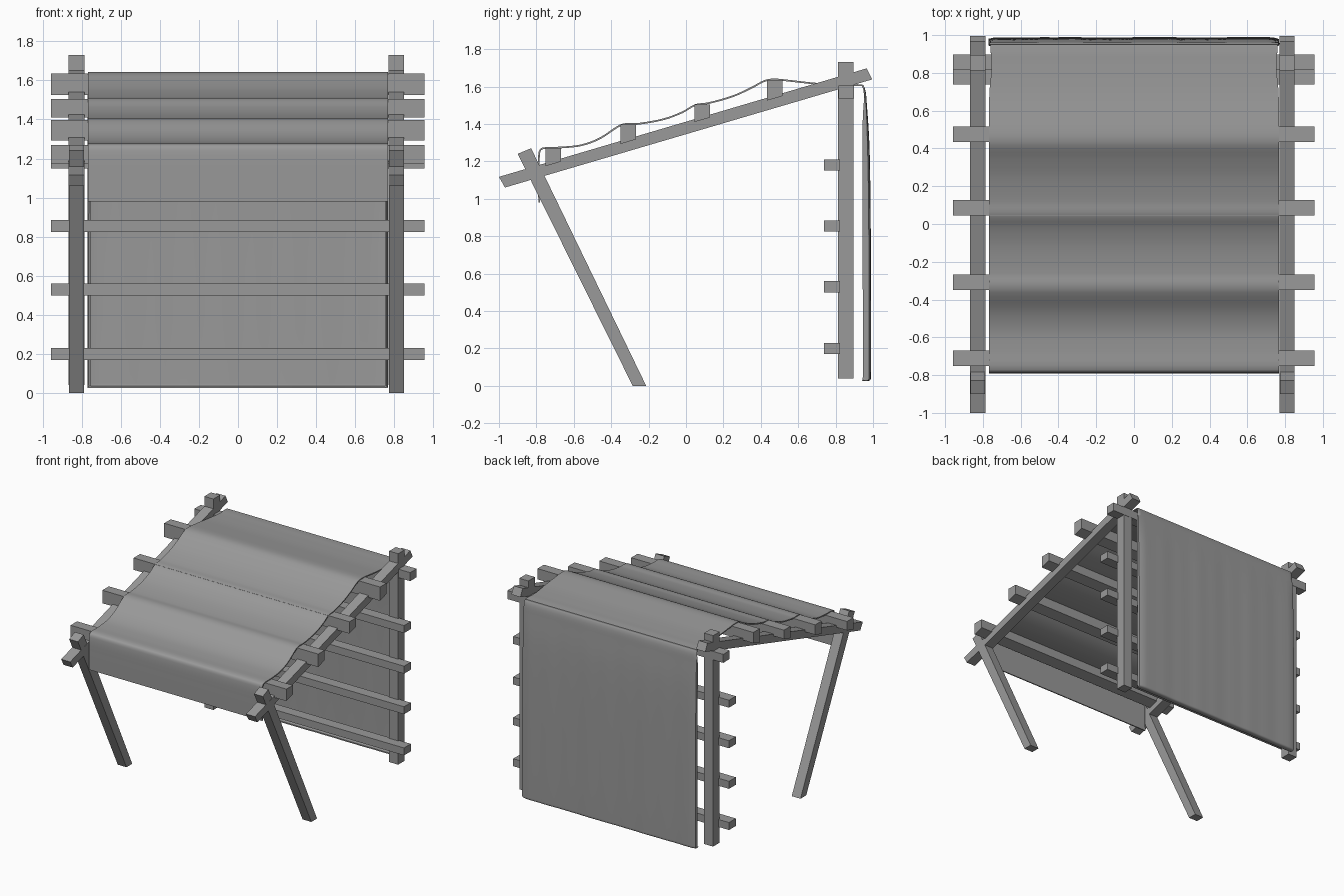
import bpy, bmesh, math
from mathutils import Vector

if "Cube" in bpy.data.objects:
    bpy.data.objects.remove(bpy.data.objects["Cube"])

XS = (("left", -0.827), ("right", 0.811))
BAR = (-0.958, 0.955)

# One dark grey for timber and cloth
GREY = bpy.data.materials.new("dark_grey")
GREY.diffuse_color = (0.32, 0.32, 0.32, 1)
GREY.use_nodes = True
GREY.node_tree.nodes["Principled BSDF"].inputs["Base Color"].default_value = GREY.diffuse_color


def finish(name, bm):
    bmesh.ops.recalc_face_normals(bm, faces=bm.faces)
    me = bpy.data.meshes.new(name)
    bm.to_mesh(me)
    bm.free()
    me.materials.append(GREY)
    ob = bpy.data.objects.new(name, me)
    bpy.context.collection.objects.link(ob)
    return ob


def prism(name, profile, x0, x1):
    """Extrude a (y, z) outline along x."""
    bm = bmesh.new()
    f = bm.faces.new([bm.verts.new((x0, y, z)) for y, z in profile])
    ext = bmesh.ops.extrude_face_region(bm, geom=[f])["geom"]
    bmesh.ops.translate(bm, vec=(x1 - x0, 0, 0),
                        verts=[v for v in ext if isinstance(v, bmesh.types.BMVert)])
    return finish(name, bm)


def rect(y0, y1, z0, z1):
    return [(y0, z0), (y1, z0), (y1, z1), (y0, z1)]


def rafter_top(y):
    return 1.088 + (y + 0.985) * 0.296 + 0.032


# Posts, rafters and leaning front legs on both sides
for side, x in XS:
    a, b = x - 0.04, x + 0.04
    prism("rear_post_" + side, rect(0.812, 0.895, 0.04, 1.73), a, b)
    prism("rafter_" + side, [(-1.0, 1.117), (-0.968, 1.06), (0.995, 1.638), (0.966, 1.697)], a, b)
    prism("front_leg_" + side, [(-0.285, 0), (-0.213, 0), (-0.828, 1.27), (-0.9, 1.24)], a + 0.001, b - 0.001)

# Roof purlins, undersides cut to the rafter slope
for i, (y, top) in enumerate(((-0.71, 1.27), (-0.308, 1.397), (0.087, 1.505), (0.475, 1.635))):
    y0, y1 = y - 0.041, y + 0.041
    prism(f"roof_purlin_{i + 1}",
          [(y0, rafter_top(y0) - 0.015), (y1, rafter_top(y1) - 0.015), (y1, top), (y0, top)], *BAR)

# Rear beam and wall rails
prism("rear_beam", rect(0.815, 0.897, 1.537, 1.605), *BAR)
for i, z in enumerate((0.2, 0.53, 0.855, 1.18)):
    prism(f"wall_rail_{i + 1}", rect(0.738, 0.824, z - 0.03, z + 0.03), *BAR)

# Cloth: side profile from front flap, over the roof, down the rear wall
PATH = [(-0.785, 0.98), (-0.787, 1.12), (-0.785, 1.24), (-0.77, 1.268), (-0.67, 1.274),
        (-0.56, 1.286), (-0.46, 1.323), (-0.36, 1.388), (-0.32, 1.4), (-0.26, 1.4),
        (-0.12, 1.425), (-0.02, 1.462), (0.05, 1.501), (0.12, 1.511), (0.25, 1.548),
        (0.35, 1.593), (0.42, 1.63), (0.47, 1.638), (0.56, 1.63), (0.7, 1.615),
        (0.84, 1.609), (0.93, 1.606), (0.952, 1.59), (0.962, 1.5), (0.974, 1.3),
        (0.98, 1.0), (0.983, 0.5), (0.983, 0.05), (0.978, 0.032), (0.947, 0.03)]


def smooth_path(pts, n):
    p = [Vector(q) for q in pts]
    p = [2 * p[0] - p[1]] + p + [2 * p[-1] - p[-2]]
    out = []
    for i in range(1, len(p) - 2):
        # Hermite segments with tangents limited to the segment length
        d = (p[i + 1] - p[i]).length
        t0 = (p[i + 1] - p[i - 1]).normalized() * d
        t1 = (p[i + 2] - p[i]).normalized() * d
        for k in range(n):
            t = k / n
            out.append(p[i] * (2*t**3 - 3*t*t + 1) + t0 * (t**3 - 2*t*t + t)
                       + p[i + 1] * (3*t*t - 2*t**3) + t1 * (t**3 - t*t))
    return out + [p[-2]]


# Columns across the cloth: (x, hem depth at the rear wall)
inner = [(-0.74 + 1.477 * i / 40, 0.0) for i in range(41)]
cols = [(-0.76, 0.035), (-0.767, 0.02), (-0.766, 0.006)] + inner + \
       [(0.763, 0.006), (0.764, 0.02), (0.757, 0.035)]

bm = bmesh.new()
rows = []
for y, z in smooth_path(PATH, 4):
    wall = min(1, max(0, (1.6 - z) / 0.3)) if y > 0.93 else 0
    # Edges pinch inwards where the cloth passes the rear posts
    pinch = 1 - 0.018 * math.exp(-((y - 0.84) / 0.1) ** 2) * (z > 1.55)
    row = []
    for x, hem in cols:
        fold = 0.0012 * math.sin(13 * x) + 0.0008 * math.sin(37 * x + 1)
        yy = y + wall * (fold - hem)
        if y > 0.93:
            yy = max(yy, 0.946)
        # Off the wall the hem columns lie flat instead of turning in
        flat = math.copysign(0.762 + hem * 0.15, x) if hem else x
        row.append(bm.verts.new((x * wall + flat * pinch * (1 - wall), yy, z)))
    rows.append(row)
for r0, r1 in zip(rows, rows[1:]):
    for j in range(len(cols) - 1):
        bm.faces.new((r0[j], r0[j + 1], r1[j + 1], r1[j]))
cloth = finish("cloth_cover", bm)
mod = cloth.modifiers.new("thickness", "SOLIDIFY")
mod.thickness = 0.009
mod.offset = 0
bpy.context.view_layer.objects.active = cloth
cloth.select_set(True)
bpy.ops.object.modifier_apply(modifier=mod.name)
bpy.ops.object.shade_smooth_by_angle(angle=math.radians(50))
